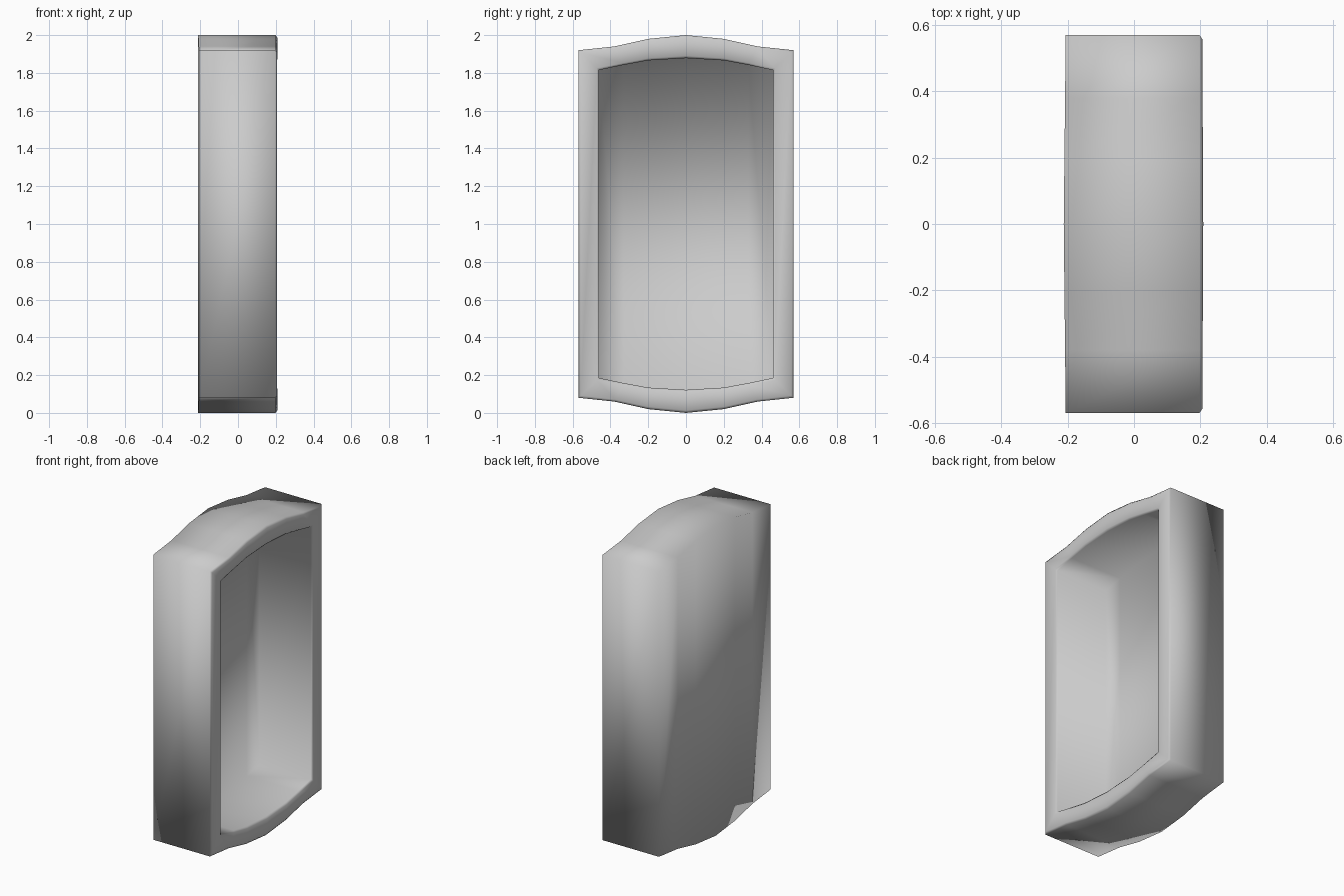
import bpy
import bmesh

if "Cube" in bpy.data.objects:
    bpy.data.objects.remove(bpy.data.objects["Cube"])

# Right half of the bowed end profiles: (y, height above mid-level)
OUTER = [(0.0, 1.0), (0.20, 0.98), (0.38, 0.94), (0.57, 0.92)]
INNER = [(0.0, 0.878), (0.20, 0.866), (0.33, 0.842), (0.46, 0.815)]

bm = bmesh.new()


def ring(x, t, bow=0.0):
    """Closed outline at depth x; t blends from outer (0) to inner (1) profile."""
    half = [(a[0] + (b[0] - a[0]) * t, a[1] + (b[1] - a[1]) * t) for a, b in zip(OUTER, INNER)]
    top = [(-y, h) for y, h in reversed(half[1:])] + half
    pts = []
    for sign, row in ((1, top), (-1, top[::-1])):
        for y, h in row:
            pts.append((x + bow * (1 - abs(y) / 0.57), y, 1 + sign * h))
    return [bm.verts.new(p) for p in pts]


def cap(r):
    """Fill an outline with strips joining its top and bottom edges."""
    n = len(r)
    for i in range(n // 2 - 1):
        bm.faces.new((r[i], r[i + 1], r[n - 2 - i], r[n - 1 - i]))


# Back, outer wall, rim, straight inner wall and recess floor
rings = [
    ring(-0.206, 0.0, -0.006),
    ring(0.198, 0.0),
    ring(0.206, 0.11, 0.003),
    ring(0.206, 0.9, 0.003),
    ring(0.198, 1.0),
    ring(-0.17, 1.0),
]
for a, b in zip(rings, rings[1:]):
    for i in range(len(a)):
        j = (i + 1) % len(a)
        bm.faces.new((a[i], a[j], b[j], b[i]))
cap(rings[0])
cap(rings[-1])
bmesh.ops.recalc_face_normals(bm, faces=bm.faces)
for f in bm.faces:
    f.smooth = True

mesh = bpy.data.meshes.new("recessed_tray")
bm.to_mesh(mesh)
bm.free()
tray = bpy.data.objects.new("recessed_tray", mesh)
bpy.context.collection.objects.link(tray)
